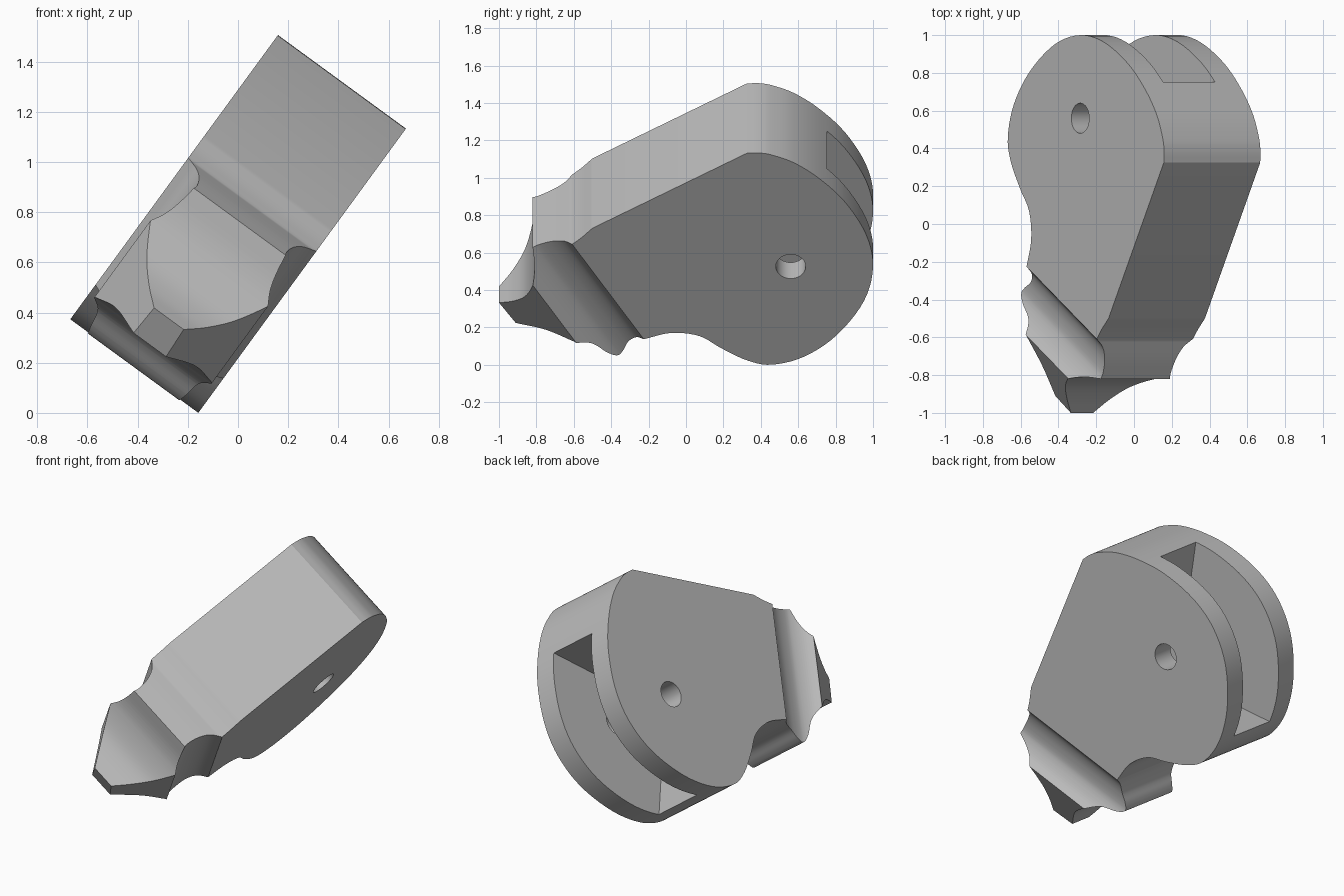
import bpy, bmesh, math
from mathutils import Vector

if "Cube" in bpy.data.objects:
    bpy.data.objects.remove(bpy.data.objects["Cube"], do_unlink=True)

# Tilted frame of the block: length Y, height U, thickness W
Y = Vector((0, 1, 0))
U = Vector((0.59, 0, 0.8075)).normalized()
W = Vector((U.z, 0, -U.x))
ORIGIN = Vector((0, 0, 0.7525)) - 0.7 * U
FORWARD = -0.854 * Y - 0.52 * U      # axis of the carved nose
ACROSS = 0.52 * Y - 0.854 * U

grey = bpy.data.materials.new("grey")
grey.use_nodes = True
grey.diffuse_color = (0.5, 0.5, 0.5, 1)
grey.node_tree.nodes["Principled BSDF"].inputs["Base Color"].default_value = (0.5, 0.5, 0.5, 1)


def smooth_path(points, steps=5):
    """Rounded path through the points, last point left out."""
    p = [Vector(q) for q in points]
    p = [2 * p[0] - p[1]] + p + [2 * p[-1] - p[-2]]
    path = []
    for a, b, c, d in zip(p, p[1:], p[2:], p[3:]):
        for i in range(steps):
            t = i / steps
            path.append(0.5 * (2 * b + (c - a) * t + (2 * a - 5 * b + 4 * c - d) * t ** 2
                               + (3 * b - a - 3 * c + d) * t ** 3))
    return path


def prism(name, points, a, b, axis, half):
    """Outline in the plane of a and b, extruded both ways along axis."""
    bm = bmesh.new()
    face = bm.faces.new([bm.verts.new(ORIGIN + a * p[0] + b * p[1] - axis * half) for p in points])
    out = bmesh.ops.extrude_face_region(bm, geom=[face])
    verts = [v for v in out["geom"] if isinstance(v, bmesh.types.BMVert)]
    bmesh.ops.translate(bm, verts=verts, vec=axis * 2 * half)
    bmesh.ops.recalc_face_normals(bm, faces=bm.faces)
    mesh = bpy.data.meshes.new(name)
    bm.to_mesh(mesh)
    bm.free()
    mesh.materials.append(grey)
    obj = bpy.data.objects.new(name, mesh)
    bpy.context.collection.objects.link(obj)
    return obj


def carve(target, cutter, operation):
    mod = target.modifiers.new(cutter.name, "BOOLEAN")
    mod.object, mod.operation, mod.solver = cutter, operation, "EXACT"
    bpy.context.view_layer.objects.active = target
    bpy.ops.object.modifier_apply(modifier=mod.name)
    bpy.data.objects.remove(cutter, do_unlink=True)


# Side outline: rounded back, lower moulding, nose, upper moulding
back = [(.325, 1.4), (.39, 1.402), (.46, 1.388), (.577, 1.337), (.71, 1.235), (.85, 1.077),
        (.963, .862), (1, .65), (.952, .423), (.81, .2), (.635, .055), (.46, 0),
        (.33, .027), (.19, .108), (.07, .19), (-.08, .21), (-.23, .167)]
lower_moulding = [(-.23, .167), (-.27, .14), (-.31, .092), (-.335, .03), (-.365, -.005),
                  (-.42, .02), (-.5, .09), (-.6, .13)]
nose_bottom = [(-.6, .13), (-.75, .143), (-.91, .104)]
nose_top = [(-1, .233), (-.925, .295), (-.86, .38), (-.82, .5), (-.81, .6), (-.82, .712)]
upper_moulding = [(-.82, .712), (-.72, .755), (-.61, .796)]
shoulder = [(-.61, .796), (-.56, .84), (-.5, .904)]
outline = smooth_path(back) + smooth_path(lower_moulding) + smooth_path(nose_bottom)
outline += [Vector(nose_bottom[-1])] + smooth_path(nose_top)
outline += smooth_path(upper_moulding) + smooth_path(shoulder) + [Vector(shoulder[-1])]
block = prism("block_body", outline, Y, U, W, 0.316)

# Side coves and tapering nose, mirrored across the thickness
cove = [(.105, .316), (.15, .265), (.21, .236), (.28, .223), (.33, .227), (.39, .253), (.436, .29)]
side = [Vector((-2, .4)), Vector((.08, .4))] + smooth_path(cove)
side += [Vector(cove[-1]), Vector((.733, .073)), Vector((.8, .024))]
side += [Vector((p.x, -p.y)) for p in reversed(side)]
carve(block, prism("nose_taper", side, FORWARD, W, ACROSS, 2), "INTERSECT")

# Wheel slot with converging ends
slot = [(1.3, 1.75), (.745, 1.185), (.40, .83), (.40, .29), (.63, .05), (1.3, -.62)]
carve(block, prism("slot_cutter", slot, Y, U, W, 0.17), "DIFFERENCE")

# Axle hole
ring = [(.56 + .08 * math.cos(i * math.tau / 32), .65 + .08 * math.sin(i * math.tau / 32))
        for i in range(32)]
carve(block, prism("hole_cutter", ring, Y, U, W, 0.6), "DIFFERENCE")

bpy.ops.object.select_all(action="DESELECT")
block.select_set(True)
bpy.context.view_layer.objects.active = block
bpy.ops.object.shade_smooth_by_angle(angle=math.radians(28))
